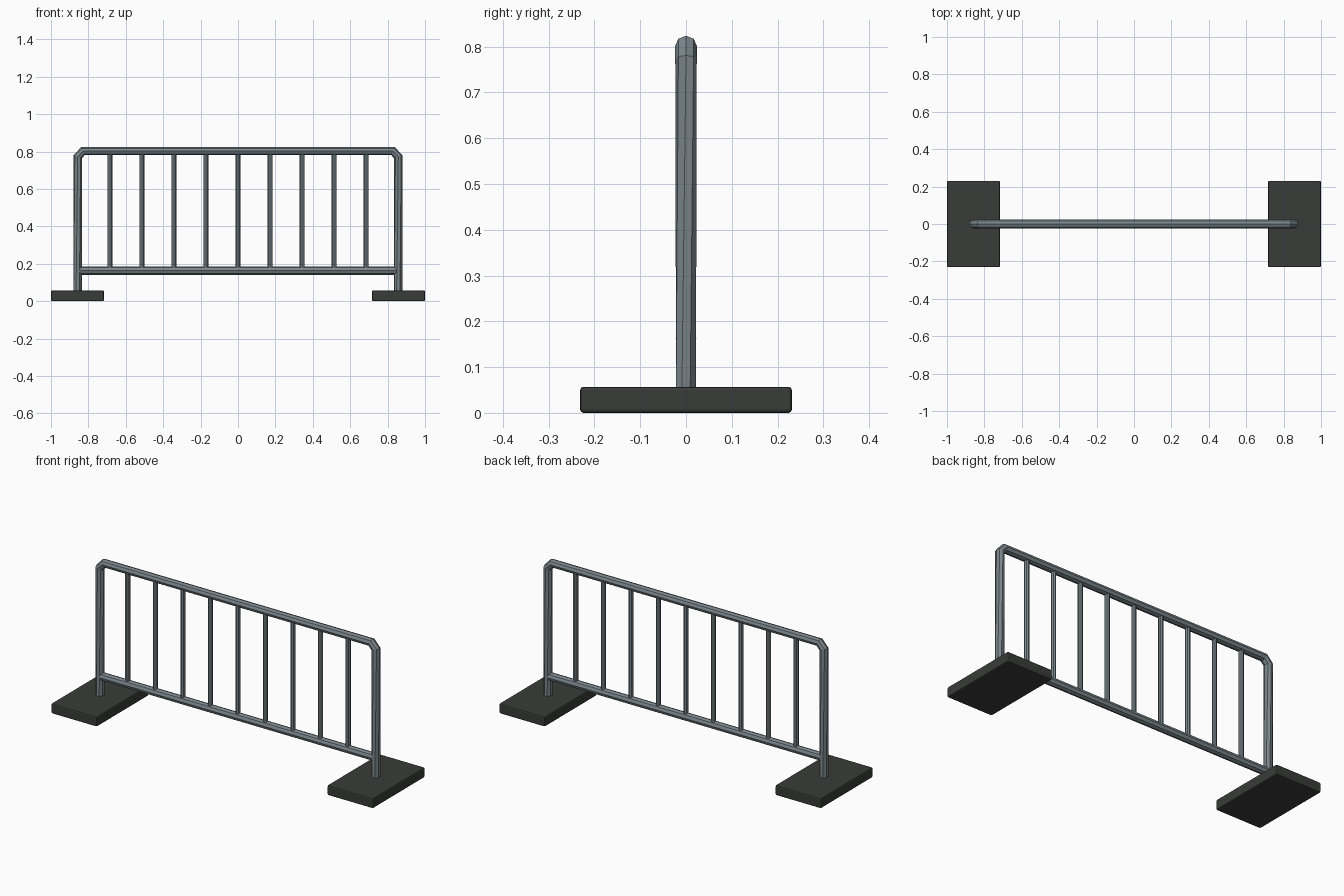
import bpy
from math import radians, pi

if "Cube" in bpy.data.objects:
    bpy.data.objects.remove(bpy.data.objects["Cube"])


def material(name, rgb):
    m = bpy.data.materials.new(name)
    m.diffuse_color = (*rgb, 1)
    m.use_nodes = True
    m.node_tree.nodes["Principled BSDF"].inputs["Base Color"].default_value = m.diffuse_color
    return m


STEEL = material("steel", (0.20, 0.24, 0.26))
RUBBER = material("rubber", (0.04, 0.045, 0.04))


def cylinder(name, radius, length, loc, rot=(0, 0, 0), sides=8):
    bpy.ops.mesh.primitive_cylinder_add(vertices=sides, radius=radius, depth=length,
                                        location=loc, rotation=rot)
    ob = bpy.context.object
    ob.name = name
    ob.data.materials.append(STEEL)
    return ob


# Outer frame: one bent octagonal tube, slightly twisted along the legs
half = [(0.857, 0.045, 22.5), (0.857, 0.772, 0), (0.829, 0.802, 0)]
path = [(-x, z, -t) for x, z, t in half] + half[::-1]
curve = bpy.data.curves.new("outer_frame", 'CURVE')
curve.dimensions = '3D'
curve.bevel_depth = 0.0235
curve.bevel_resolution = 2
curve.use_fill_caps = True
spline = curve.splines.new('POLY')
spline.points.add(len(path) - 1)
spline.use_smooth = False
for p, (x, z, tilt) in zip(spline.points, path):
    p.co = (x, 0, z, 1)
    p.tilt = radians(tilt)
frame = bpy.data.objects.new("outer_frame", curve)
bpy.context.collection.objects.link(frame)
curve.materials.append(STEEL)
bpy.context.view_layer.objects.active = frame
frame.select_set(True)
bpy.ops.object.convert(target='MESH')

# Lower rail
cylinder("lower_rail", 0.0225, 1.72, (0, 0, 0.163), (0, pi / 2, 0))

# Vertical bars
for i in range(-4, 5):
    cylinder(f"bar_{i + 5}", 0.013, 0.64, (i * 0.1713, 0, 0.483))

# Rubber feet with softened edges
for side, s in (("left", -1), ("right", 1)):
    bpy.ops.mesh.primitive_cube_add(size=1, location=(s * 0.858, 0, 0.0285))
    foot = bpy.context.object
    foot.name = side + "_foot"
    foot.scale = (0.284, 0.462, 0.057)
    bpy.ops.object.transform_apply(location=False, rotation=False, scale=True)
    foot.data.materials.append(RUBBER)
    bevel = foot.modifiers.new("edge_bevel", 'BEVEL')
    bevel.width = 0.007
    bevel.segments = 2
